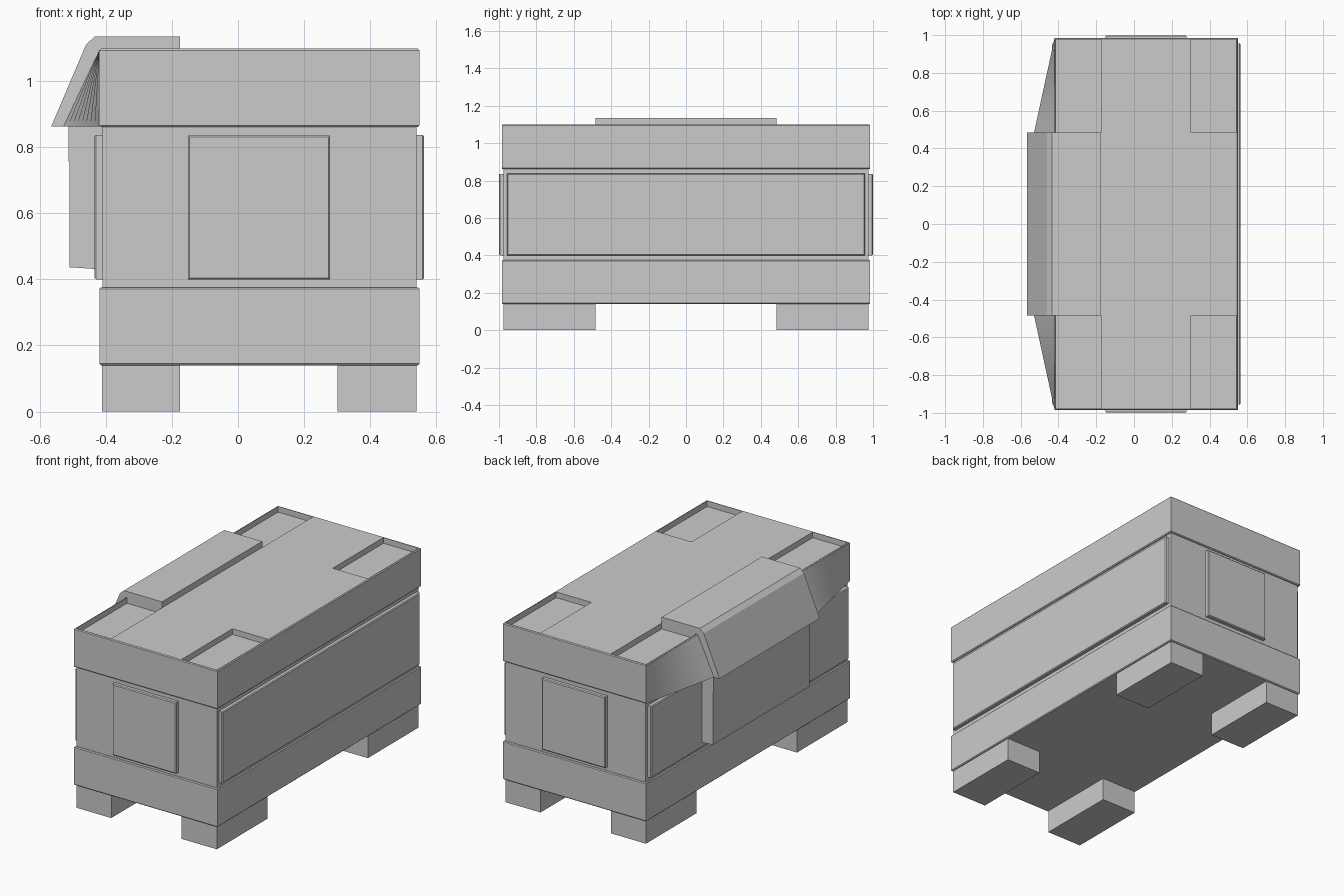
import bpy, bmesh
from mathutils import Vector

if "Cube" in bpy.data.objects:
    bpy.data.objects.remove(bpy.data.objects["Cube"])


def make_object(name, bm):
    bmesh.ops.recalc_face_normals(bm, faces=bm.faces)
    mesh = bpy.data.meshes.new(name)
    bm.to_mesh(mesh)
    bm.free()
    ob = bpy.data.objects.new(name, mesh)
    bpy.context.collection.objects.link(ob)
    return ob


def box(name, lo, hi, chamfer_dirs=(), width=0.005):
    """Box from corner to corner, chamfering the rims of faces facing chamfer_dirs."""
    lo, hi = Vector(lo), Vector(hi)
    bm = bmesh.new()
    bmesh.ops.create_cube(bm, size=1)
    for v in bm.verts:
        v.co = (lo + hi) / 2 + v.co * (hi - lo)
    bm.normal_update()
    edges = {e for f in bm.faces for d in chamfer_dirs
             if f.normal.dot(Vector(d)) > 0.9 for e in f.edges}
    if edges:
        bmesh.ops.bevel(bm, geom=list(edges), offset=width, segments=1,
                        affect='EDGES', profile=0.5)
    return make_object(name, bm)


def loft(name, sections):
    """Closed solid through a list of equal-length point loops."""
    bm = bmesh.new()
    rings = [[bm.verts.new(p) for p in s] for s in sections]
    n = len(rings[0])
    for a, b in zip(rings, rings[1:]):
        for i in range(n):
            j = (i + 1) % n
            bm.faces.new((a[i], a[j], b[j], b[i]))
    bm.faces.new(rings[0])
    bm.faces.new(rings[-1])
    return make_object(name, bm)


def prism(name, profile, half_width):
    return loft(name, [[(x, y, z) for x, z in profile]
                       for y in (-half_width, half_width)])


UP_DOWN = ((0, 0, 1), (0, 0, -1))

# Body and the two thicker bands
box("body", (-0.41, -0.975, 0.36), (0.54, 0.975, 0.88))
box("lower_band", (-0.42, -0.985, 0.14), (0.55, 0.985, 0.376), UP_DOWN)
lid = box("upper_band", (-0.42, -0.985, 0.862), (0.55, 0.985, 1.099), UP_DOWN)

# Feet, with matching stacking recesses in the lid
for xn, x0, x1 in (("left", -0.412, -0.175), ("right", 0.302, 0.54)):
    for yn, y0, y1 in (("front", -0.976, -0.485), ("back", 0.485, 0.976)):
        box(f"{yn}_{xn}_foot", (x0, y0, 0), (x1, y1, 0.145))
        cutter = box(f"{yn}_{xn}_recess_cutter", (x0, y0, 1.064), (x1, y1, 1.2))
        cutter.hide_render = True
        cutter.hide_set(True)
        cutter.display_type = 'WIRE'
        mod = lid.modifiers.new("recess", 'BOOLEAN')
        mod.operation = 'DIFFERENCE'
        mod.solver = 'EXACT'
        mod.object = cutter

# Raised panels on the four sides
box("front_panel", (-0.152, -0.999, 0.4), (0.279, -0.96, 0.836), ((0, -1, 0),))
box("back_panel", (-0.152, 0.96, 0.4), (0.279, 0.999, 0.836), ((0, 1, 0),))
box("right_panel", (0.52, -0.956, 0.4), (0.564, 0.956, 0.838), ((1, 0, 0),))
box("left_panel", (-0.435, -0.956, 0.4), (-0.39, 0.956, 0.838), ((-1, 0, 0),))

# Hinge hood over the left edge, and the plate below it
prism("hood", [(-0.175, 1.05), (-0.175, 1.136), (-0.433, 1.136), (-0.46, 1.112),
               (-0.566, 0.863), (-0.40, 0.863), (-0.40, 1.05)], 0.485)
prism("hood_plate", [(-0.513, 0.87), (-0.513, 0.757), (-0.51, 0.757), (-0.51, 0.437),
                     (-0.436, 0.432), (-0.40, 0.432), (-0.40, 0.87)], 0.467)

# Twisted wings that fair the hood into the lid corners
STEPS = 8
for side, s in (("front", -1), ("back", 1)):
    sections = []
    for i in range(STEPS + 1):
        t = i / STEPS
        y = s * (0.48 + 0.503 * t)
        sections.append([(-0.415, y, 0.863), (-0.415, y, 1.095), (-0.4205, y, 1.095),
                         (-0.421 - 0.109 * (1 - t), y, 0.863)])
    wing = loft(f"{side}_wing", sections)
    bpy.ops.object.select_all(action='DESELECT')
    wing.select_set(True)
    bpy.context.view_layer.objects.active = wing
    bpy.ops.object.shade_smooth_by_angle(angle=0.35)
